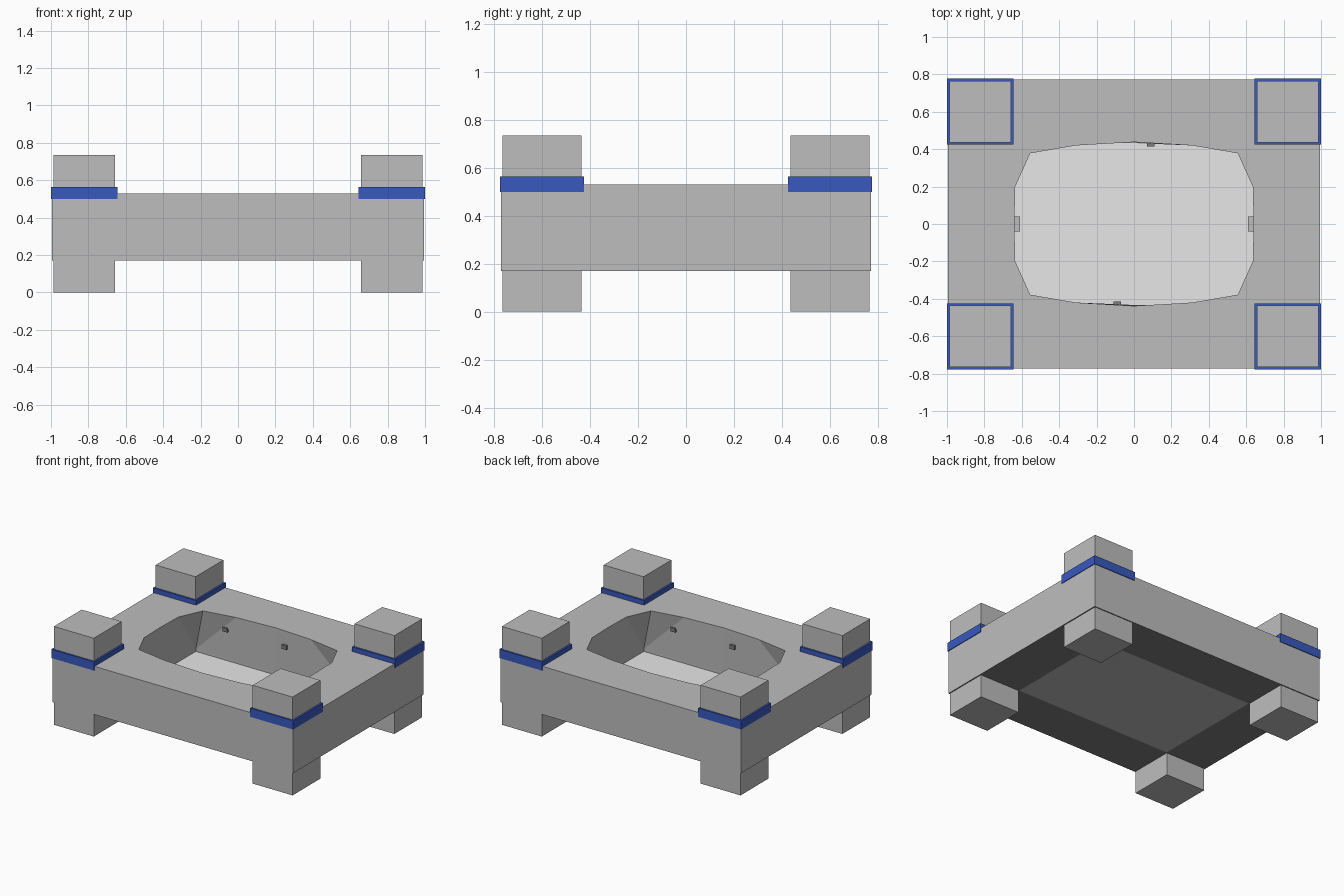
import bpy, bmesh
from mathutils import Vector

if "Cube" in bpy.data.objects:
    bpy.data.objects.remove(bpy.data.objects["Cube"])


def material(name, rgb):
    m = bpy.data.materials.new(name)
    m.diffuse_color = (*rgb, 1)
    m.use_nodes = True
    m.node_tree.nodes["Principled BSDF"].inputs["Base Color"].default_value = m.diffuse_color
    return m


STONE = material("stone grey", (0.515, 0.515, 0.515))
BLUE = material("band blue", (0.04, 0.10, 0.52))
DARK = material("underside dark grey", (0.21, 0.21, 0.21))
PALE = material("floor pale", (0.82, 0.82, 0.82))


def finish(name, bm, mats):
    me = bpy.data.meshes.new(name)
    bm.to_mesh(me)
    bm.free()
    for m in mats:
        me.materials.append(m)
    ob = bpy.data.objects.new(name, me)
    bpy.context.collection.objects.link(ob)
    return ob


def box(name, lo, hi, mat):
    bm = bmesh.new()
    bmesh.ops.create_cube(bm, size=1)
    lo, hi = Vector(lo), Vector(hi)
    for v in bm.verts:
        v.co = Vector([lo[i] + (v.co[i] + 0.5) * (hi[i] - lo[i]) for i in range(3)])
    return finish(name, bm, [mat])


# Oval rim of the basin: one quarter mirrored into a full loop
quarter = [(0.64, 0.0), (0.635, 0.2), (0.555, 0.378), (0.31, 0.42), (0.0, 0.438)]
half = quarter + [(-x, y) for x, y in quarter[-2::-1]]
rim = half + [(x, -y) for x, y in half[-2:0:-1]]
FX, FY = 0.652, 0.433          # half size of the rectangular basin floor
BX, BY = 0.995, 0.772          # half size of the body
TOP, LOW, LIP, FLOOR = 0.53, 0.17, 0.2, 0.18


def floor_point(x, y):
    # rim points run down to the floor corners, axis points to edge middles
    sx = (x > 0.01) - (x < -0.01)
    sy = (y > 0.01) - (y < -0.01)
    return (sx * FX, sy * FY)


# Body: outer walls, top with oval opening, basin walls, floor, underside
bm = bmesh.new()
cache = {}


def vert(x, y, z):
    key = (round(x, 4), round(y, 4), round(z, 4))
    if key not in cache:
        cache[key] = bm.verts.new(key)
    return cache[key]


def face(pts, mat=0):
    vs = []
    for p in pts:
        v = vert(*p)
        if v not in vs:
            vs.append(v)
    if len(vs) > 2:
        bm.faces.new(vs).material_index = mat


def outer_point(x, y):
    fx, fy = floor_point(x, y)
    return (fx / FX * BX, fy / FY * BY)


n = len(rim)
for i in range(n):
    a, b = rim[i], rim[(i + 1) % n]
    fa, fb = floor_point(*a), floor_point(*b)
    oa, ob = outer_point(*a), outer_point(*b)
    face([(*oa, TOP), (*ob, TOP), (*b, TOP), (*a, TOP)])        # top
    face([(*a, TOP), (*b, TOP), (*fb, LIP), (*fa, LIP)])        # basin wall
    face([(*fa, LIP), (*fb, LIP), (*fb, FLOOR), (*fa, FLOOR)])  # floor lip
    face([(*oa, LOW), (*ob, LOW), (*ob, TOP), (*oa, TOP)])      # outer wall
    if oa != ob:                                               # underside ring
        face([(*ob, LOW), (*oa, LOW), (*fa, LOW), (*fb, LOW)], 1)

corners = [(-FX, -FY), (FX, -FY), (FX, FY), (-FX, FY)]
loop = []
for p in rim:
    q = floor_point(*p)
    if q not in loop:
        loop.append(q)
face([(*p, FLOOR) for p in loop], 2)
face([(*p, LOW) for p in reversed(loop)], 0)
finish("basin_body", bm, [STONE, DARK, PALE])

# Corner posts with blue bands
for sx, nx in ((-1, "left"), (1, "right")):
    for sy, ny in ((-1, "front"), (1, "back")):
        def span(a, b, s):
            return sorted((a * s, b * s))
        x0, x1 = span(0.657, 0.987, sx)
        y0, y1 = span(0.437, 0.765, sy)
        box(f"{ny}_{nx}_post", (x0, y0, 0), (x1, y1, 0.735), STONE)
        x0, x1 = span(0.645, 1.0, sx)
        y0, y1 = span(0.425, 0.777, sy)
        box(f"{ny}_{nx}_band", (x0, y0, 0.5), (x1, y1, 0.565), BLUE)

# Small jets on the long basin walls, and low fittings at both ends
for s in (-1, 1):
    for x in (-0.4, 0.09):
        cx = x * s
        y0, y1 = sorted((0.415 * s, 0.436 * s))
        box("wall_jet", (cx - 0.02, y0, 0.4), (cx + 0.02, y1, 0.43), DARK)
    x0, x1 = sorted((0.61 * s, 0.65 * s))
    box("end_fitting", (x0, -0.04, 0.2), (x1, 0.04, 0.26), STONE)
